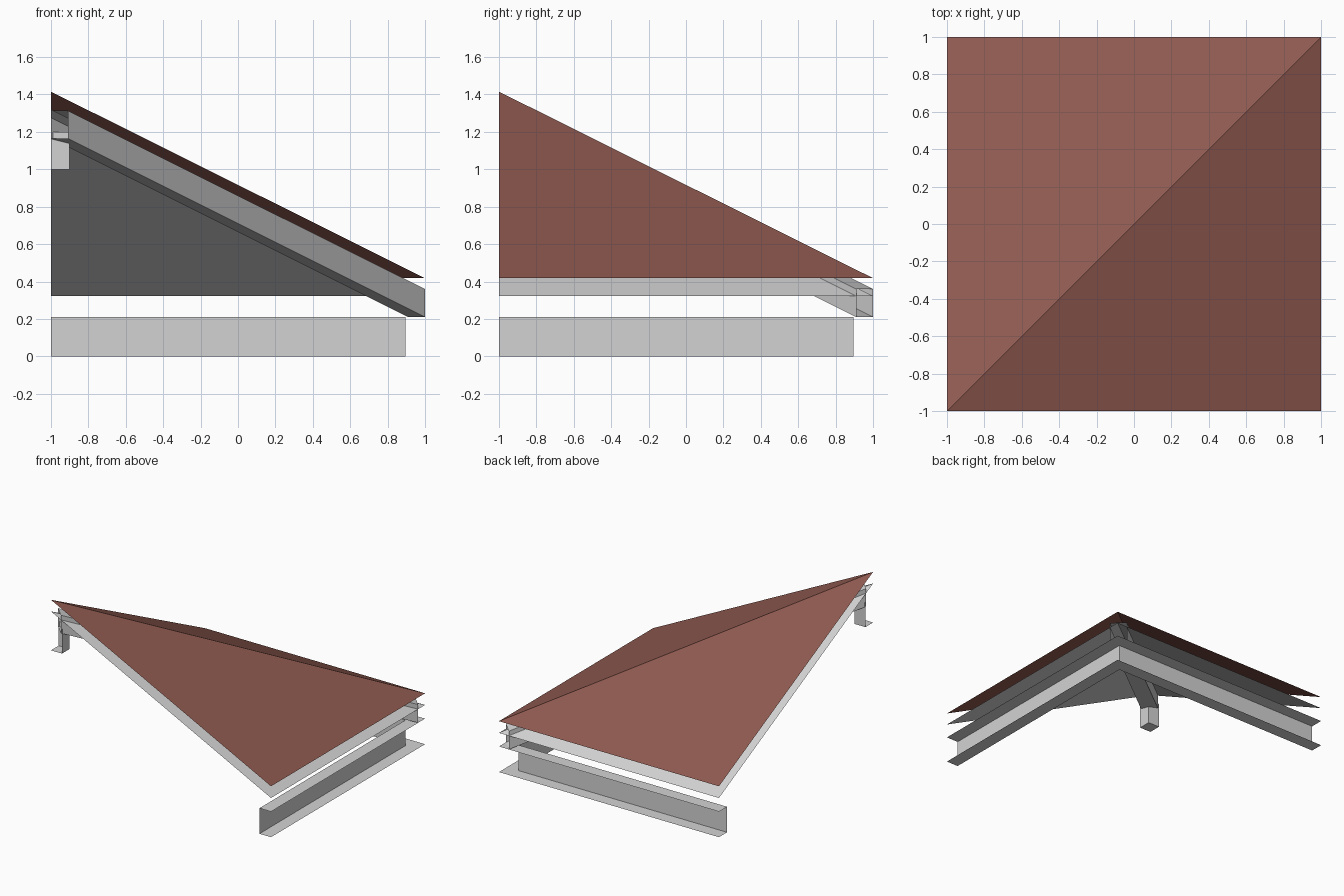
import bpy
from mathutils import Vector

if "Cube" in bpy.data.objects:
    bpy.data.objects.remove(bpy.data.objects["Cube"])


def material(name, rgb):
    m = bpy.data.materials.new(name)
    m.diffuse_color = (*rgb, 1)
    m.use_nodes = True
    m.node_tree.nodes["Principled BSDF"].inputs["Base Color"].default_value = m.diffuse_color
    return m


RED = material("roof_red", (0.275, 0.101, 0.079))
GREY = material("light_grey", (0.65, 0.65, 0.65))


def sheet_object(name, faces, mat):
    """Make an object from separate polygons given as point lists."""
    verts, idx = [], []
    for f in faces:
        idx.append(list(range(len(verts), len(verts) + len(f))))
        verts += f
    me = bpy.data.meshes.new(name)
    me.from_pydata(verts, [], idx)
    me.materials.append(mat)
    ob = bpy.data.objects.new(name, me)
    bpy.context.collection.objects.link(ob)
    return ob


def mirrored(face):
    """Mirror a polygon across the hip diagonal (swap x and y)."""
    return [(y, x, z) for x, y, z in reversed(face)]


def with_mirror(faces):
    return faces + [mirrored(f) for f in faces]


# Hipped corner sheets: outer roof and the soffit below it
def hip_sheet(name, peak, eave, mat):
    side = [(-1, -1, peak), (1, -1, eave), (1, 1, eave)]
    return sheet_object(name, with_mirror([side]), mat)


hip_sheet("roof_covering", 1.415, 0.418, RED)
hip_sheet("roof_soffit", 1.32, 0.322, GREY)

# Channel-shaped wall beam along both eaves: web and two flanges
W, H = 0.895, 0.21
beam = [[(W, -1, 0), (W, W, 0), (W, W, H), (W, -1, H)]]
for z in (0, H):
    beam.append([(W, -1, z), (1, -1, z), (1, 1, z), (W, W, z)])
sheet_object("eave_beam", with_mirror(beam), GREY)

# Hip rafter: open-ended rectangular tube along the diagonal
D = 0.91


def rafter_ring(corners, top, bottom):
    (ax, ay), (bx, by) = corners
    return [(ax, ay, bottom), (ax, ay, top), (bx, by, top), (bx, by, bottom)]


low = rafter_ring([(1, D), (D, 1)], 0.36, 0.21)
high = rafter_ring([(-D, -1), (-1, -D)], 1.313, 1.165)
tube = [[high[i], low[i], low[(i + 1) % 4], high[(i + 1) % 4]] for i in range(4)]
sheet_object("hip_rafter", tube, GREY)

# King post quarter under the peak: two outer walls and a bottom
P = -0.9
post = [[(P, -1, 1.0), (P, P, 1.0), (P, P, 1.2), (P, -1, 1.2)]]
faces = with_mirror(post) + [[(-1, -1, 1.0), (-1, P, 1.0), (P, P, 1.0), (P, -1, 1.0)]]
sheet_object("king_post", faces, GREY)
